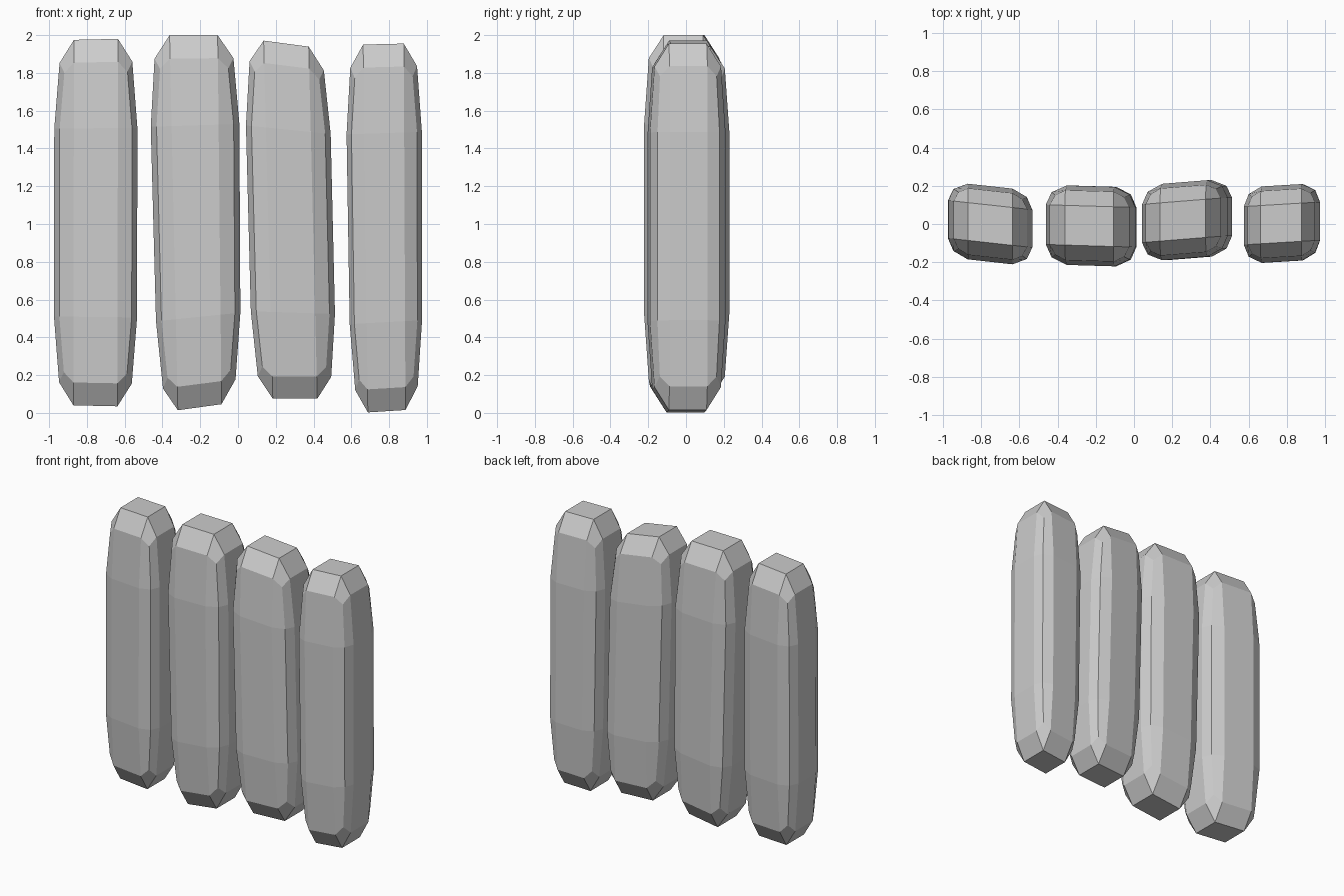
import bpy, bmesh

if "Cube" in bpy.data.objects:
    bpy.data.objects.remove(bpy.data.objects["Cube"])


def shape(v):
    """Move a vertex of a 3x3x3-cell cube onto a unit pebble-edged slab."""
    ex, ey, ez = (abs(c) > 0.4 for c in v)
    x, y, z = 0.53, 0.5, 0.515              # inner lines of each face
    if ex and ey and ez:                    # corners
        x, y, z = 0.76, 0.75, 0.82
    elif ex and ey:                         # upright edges
        x, y = 0.87, 0.82
    elif ex and ez:                         # short end edges
        x, z = 0.875, 0.875
    elif ey and ez:
        y, z = 0.88, 0.875
    elif ex:                                # flat faces
        x = 1.0
    elif ey:
        y = 1.0
    else:
        z = 1.0
    return [s if c > 0 else -s for c, s in zip(v, (x, y, z))]


def slab(name, bottom, top, y_mid, y_half, skew):
    """bottom and top: (centre x, half width, z at left, z at right)."""
    bm = bmesh.new()
    bmesh.ops.create_cube(bm, size=1)
    bmesh.ops.subdivide_edges(bm, edges=bm.edges[:], cuts=2, use_grid_fill=True)
    for v in bm.verts:
        x, y, z = shape(v.co)
        t = (z + 1) / 2
        s = x + 0.5                         # 0 and 1 at the cap's two sides
        cx, half = (bottom[i] + (top[i] - bottom[i]) * t for i in (0, 1))
        z0 = bottom[2] + (bottom[3] - bottom[2]) * s
        z1 = top[2] + (top[3] - top[2]) * s
        v.co = (cx + x * half, y_mid + y * y_half + skew * x * half,
                z0 + (z1 - z0) * t)
    bmesh.ops.recalc_face_normals(bm, faces=bm.faces[:])
    mesh = bpy.data.meshes.new(name)
    bm.to_mesh(mesh)
    bm.free()
    bpy.context.collection.objects.link(bpy.data.objects.new(name, mesh))


# Four upright rounded slabs, each slightly tilted and twisted
slab("slab_1", (-0.755, 0.22, 0.04, 0.035), (-0.752, 0.22, 1.975, 1.98), 0.0, 0.198, -0.11)
slab("slab_2", (-0.203, 0.218, 0.015, 0.045), (-0.235, 0.24, 2.0, 2.0), -0.01, 0.208, -0.03)
slab("slab_3", (0.302, 0.222, 0.075, 0.075), (0.255, 0.225, 1.97, 1.94), 0.02, 0.2, 0.08)
slab("slab_4", (0.787, 0.188, 0.003, 0.015), (0.77, 0.203, 1.95, 1.955), 0.003, 0.2, 0.06)
